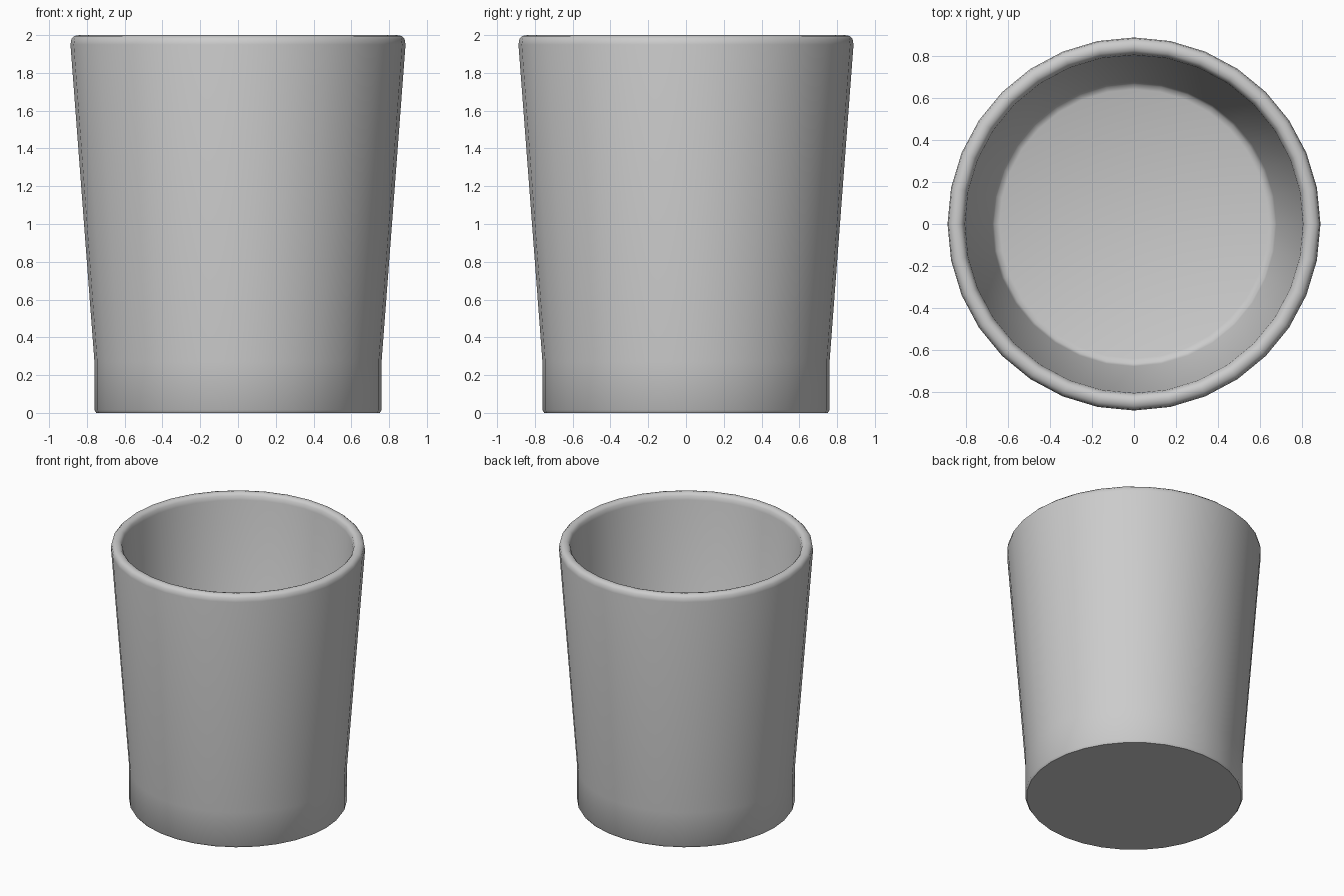
import bpy, bmesh, math

if "Cube" in bpy.data.objects:
    bpy.data.objects.remove(bpy.data.objects["Cube"])

SIDES = 32

# Cup cross-section (radius, height): base, outer wall, rounded rim, inner wall, floor
profile = [
    (0.75, 0.0), (0.76, 0.015), (0.76, 0.27),
    (0.887, 1.95), (0.882, 1.98), (0.866, 1.995), (0.845, 2.0),
    (0.825, 1.995), (0.811, 1.98), (0.804, 1.95),
    (0.677, 0.28), (0.665, 0.26), (0.64, 0.25),
]

bm = bmesh.new()
rings = []
for r, z in profile:
    rings.append([bm.verts.new((r * math.cos(2 * math.pi * i / SIDES),
                                r * math.sin(2 * math.pi * i / SIDES), z))
                  for i in range(SIDES)])

# Walls between neighbouring rings
for low, high in zip(rings, rings[1:]):
    for i in range(SIDES):
        j = (i + 1) % SIDES
        bm.faces.new((low[i], low[j], high[j], high[i]))

# Underside and inner floor
bm.faces.new(rings[0][::-1])
bm.faces.new(rings[-1])
bmesh.ops.recalc_face_normals(bm, faces=bm.faces[:])

mesh = bpy.data.meshes.new("cup")
bm.to_mesh(mesh)
bm.free()
cup = bpy.data.objects.new("cup", mesh)
bpy.context.collection.objects.link(cup)

# Smooth walls with crisp edges at the base
bpy.context.view_layer.objects.active = cup
cup.select_set(True)
bpy.ops.object.shade_smooth_by_angle(angle=math.radians(40))
